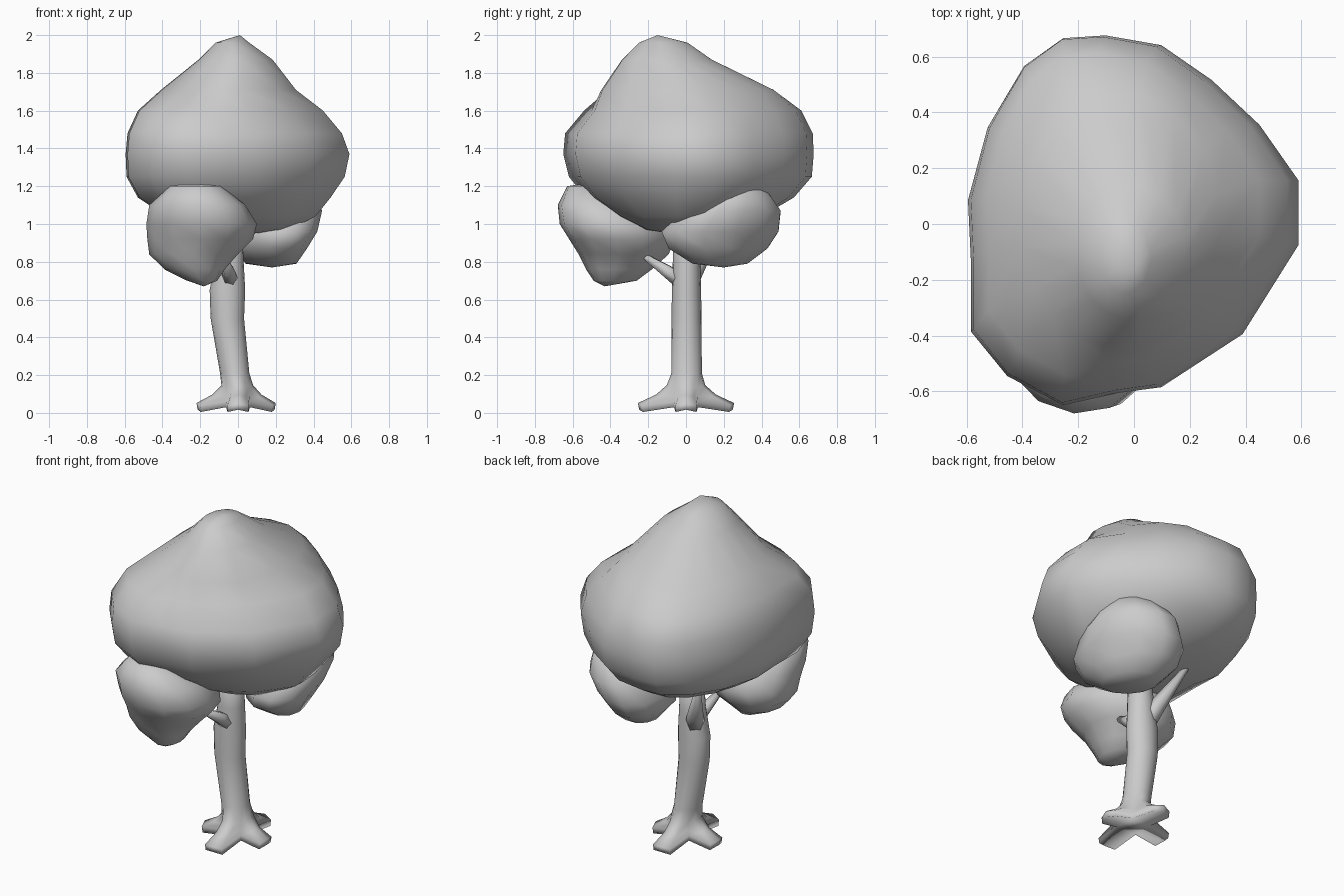
import bpy, bmesh, math
from mathutils import Vector

if "Cube" in bpy.data.objects:
    bpy.data.objects.remove(bpy.data.objects["Cube"])


def skin(name, rings, start=None, end=None):
    """Skin a list of point rings, closing each end with a tip point or a flat cap."""
    bm = bmesh.new()
    vr = [[bm.verts.new(p) for p in r] for r in rings]
    n = len(vr[0])
    for a, b in zip(vr, vr[1:]):
        for i in range(n):
            j = (i + 1) % n
            bm.faces.new((a[i], a[j], b[j], b[i]))
    for ring, tip in ((vr[0], start), (vr[-1], end)):
        if tip is None:
            bm.faces.new(ring)
        else:
            t = bm.verts.new(tip)
            for i in range(n):
                bm.faces.new((ring[i], ring[(i + 1) % n], t))
    bmesh.ops.recalc_face_normals(bm, faces=bm.faces)
    me = bpy.data.meshes.new(name)
    bm.to_mesh(me)
    bm.free()
    ob = bpy.data.objects.new(name, me)
    bpy.context.collection.objects.link(ob)
    for p in me.polygons:
        p.use_smooth = True
    return ob


def circle(n, turn=0.0, skew=0.0):
    """Unit circle; skew stretches it along the back left diagonal."""
    ts = [2 * math.pi * i / n + turn for i in range(n)]
    return [(math.cos(t), math.sin(t - skew)) for t in ts]


def fit(outline, levels):
    """Fit the unit outline to each level (z, x min, x max, y min, y max)."""
    return [[((a + b) / 2 + u * (b - a) / 2, (c + d) / 2 + v * (d - c) / 2, z)
             for u, v in outline] for z, a, b, c, d in levels]


def tube(name, points, radii, sides=6):
    """Tapered branch along points."""
    pts = [Vector(p) for p in points]
    rings = []
    for k, (p, r) in enumerate(zip(pts, radii)):
        d = (pts[min(k + 1, len(pts) - 1)] - pts[max(k - 1, 0)]).normalized()
        s = d.cross(Vector((0, 0, 1))).normalized()
        t = s.cross(d)
        rings.append([p + s * r * u + t * r * v for u, v in circle(sides)])
    return skin(name, rings)


def root_ring(reach, half_width, valley, z_tip, z_valley):
    """Four-armed star section for the root flare, 16 points."""
    ring = []
    for k, length in enumerate((.20, .255, .22, .255)):
        a = k * math.pi / 2
        d = Vector((math.cos(a), math.sin(a), 0))
        s = Vector((-d.y, d.x, 0))
        for side in (-1, 0, 1):
            p = d * (length * reach * (1 - .08 * abs(side))) + s * half_width * side
            p.z = z_tip + (0 if side else .012)
            ring.append(p)
        ring.append((d + s).normalized() * valley + Vector((0, 0, z_valley)))
    return ring


# Main crown: lopsided plan outline, rounder towards the peak
plan = [(.59, .16), (.45, .36), (.28, .52), (.10, .645), (-.10, .68), (-.25, .67),
        (-.39, .57), (-.52, .35), (-.59, .09), (-.58, -.12), (-.58, -.38),
        (-.45, -.54), (-.25, -.645), (-.05, -.60), (.10, -.58), (.39, -.39), (.59, -.07)]
plan = [(x / .59, (y - .017) / .662) for x, y in plan]
rounded = []
for u, v in plan:
    r = math.hypot(u, v)
    rounded.append((u / r, v / r))
skin("main_crown", fit(rounded, [
    (1.96, -.12, .06, -.25, .01),
    (1.87, -.21, .185, -.34, .14),
    (1.71, -.41, .31, -.45, .47)]) + fit(plan, [
    (1.60, -.53, .45, -.54, .61),
    (1.48, -.585, .55, -.64, .67),
    (1.37, -.595, .59, -.65, .675),
    (1.25, -.59, .565, -.62, .665),
    (1.14, -.53, .49, -.53, .57),
    (1.04, -.38, .41, -.38, .40),
    (.97, -.15, .27, -.22, .16)]), (.01, -.15, 2.0), (.08, -.08, .95))

# Front left leaf clump
skin("front_leaf_clump", fit(circle(12, 0, .1), [
    (1.20, -.36, -.09, -.63, -.42),
    (1.10, -.47, .04, -.68, -.20),
    (1.00, -.485, .10, -.67, -.09),
    (.92, -.48, .08, -.62, -.06),
    (.84, -.47, .00, -.57, -.09),
    (.76, -.39, -.07, -.53, -.18),
    (.70, -.27, -.11, -.49, -.26)]), (-.24, -.50, 1.22), (-.18, -.43, .67))

# Back right leaf clump
skin("back_leaf_clump", fit(circle(12, 0, .27), [
    (1.18, .10, .40, .15, .43),
    (1.07, .02, .445, -.02, .51),
    (.96, -.04, .42, -.14, .50),
    (.87, -.03, .365, -.10, .44),
    (.79, .04, .31, .03, .33)]), (.26, .30, 1.21), (.18, .20, .77))

# Trunk growing out of four spreading flat roots
skin("trunk", [
    root_ring(.97, .055, .09, .005, .03),
    root_ring(1.0, .055, .09, .04, .06),
    root_ring(.62, .042, .088, .085, .09),
    root_ring(.40, .038, .085, .135, .14)] + fit(circle(16, -math.pi / 8), [
    (.21, -.095, .06, -.077, .084),
    (.50, -.145, .032, -.076, .082),
    (.65, -.15, .038, -.075, .08),
    (.80, -.12, .03, -.07, .075),
    (1.05, -.10, .02, -.06, .06)]))

# Branches reaching into the foliage
tube("front_branch", [(-.04, -.02, .69), (-.05, -.10, .75), (-.08, -.22, .83)],
     [.045, .036, .016])
tube("back_branch", [(-.06, .0, .68), (-.11, .07, .80), (-.22, .20, 1.04)],
     [.06, .045, .014])
